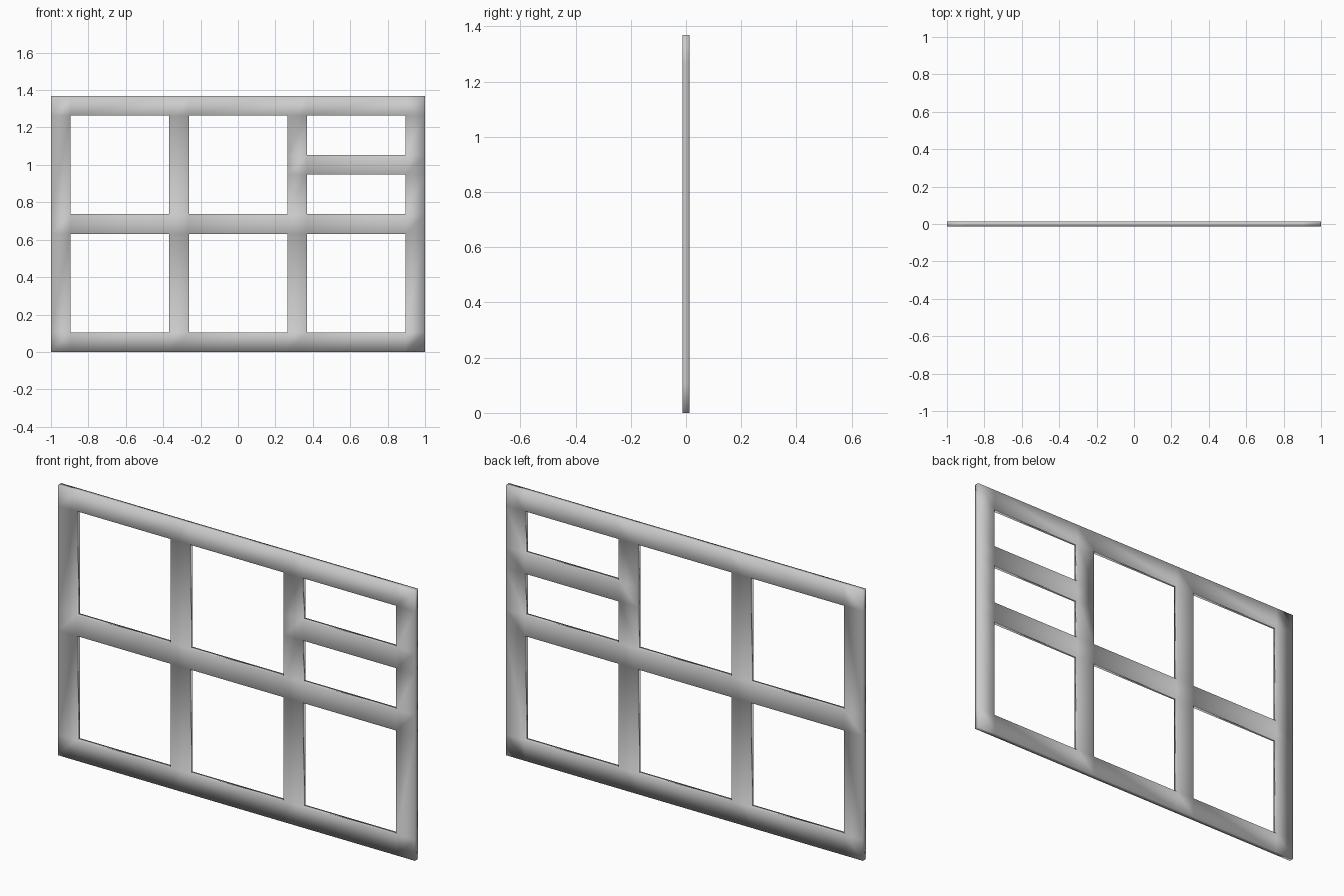
import bpy, bmesh

if "Cube" in bpy.data.objects:
    bpy.data.objects.remove(bpy.data.objects["Cube"])

BAR = 0.105          # width of every bar
PANE = 0.5267        # size of a square opening
HALF = (PANE - BAR) / 2   # height of the two small openings
DEPTH = 0.025


def steps(start, sizes):
    out = [start]
    for s in sizes:
        out.append(out[-1] + s)
    return out


# Grid lines: the right-hand columns carry one extra short rail
xs = steps(-1.0, [BAR, PANE, BAR, PANE, BAR, PANE, BAR])
z_plain = steps(0.0, [BAR, PANE, BAR, PANE, BAR])
z_split = steps(0.0, [BAR, PANE, BAR, HALF, BAR, HALF, BAR])

# Flat lattice facing -y, leaving the openings out
bm = bmesh.new()
for i in range(len(xs) - 1):
    zs = z_split if i >= 4 else z_plain
    for j in range(len(zs) - 1):
        if i % 2 and j % 2:
            continue
        x0, x1, z0, z1 = xs[i], xs[i + 1], zs[j], zs[j + 1]
        bm.faces.new([bm.verts.new((x, 0, z)) for x, z in
                      ((x0, z0), (x1, z0), (x1, z1), (x0, z1))])
bmesh.ops.remove_doubles(bm, verts=bm.verts, dist=0.0005)
for f in bm.faces:
    f.smooth = True

mesh = bpy.data.meshes.new("window_frame")
bm.to_mesh(mesh)
bm.free()
frame = bpy.data.objects.new("window_frame", mesh)
bpy.context.collection.objects.link(frame)

# Thickness, centred on y = 0
solid = frame.modifiers.new("thickness", 'SOLIDIFY')
solid.thickness = DEPTH
solid.offset = 0
